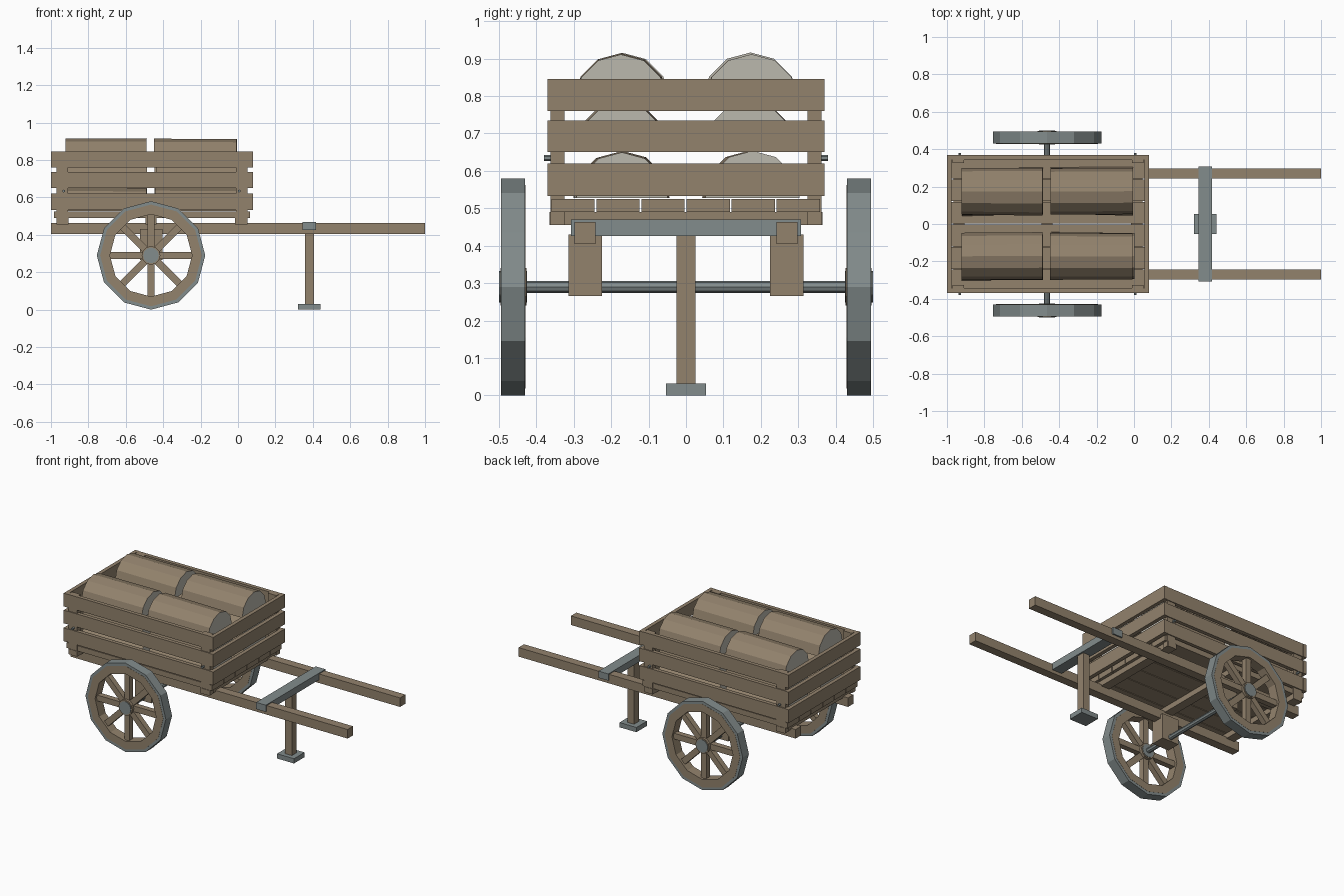
import bpy, bmesh, math, random
from mathutils import Matrix

if "Cube" in bpy.data.objects:
    bpy.data.objects.remove(bpy.data.objects["Cube"])

random.seed(4)


def mat(name, rgb):
    m = bpy.data.materials.new(name)
    m.diffuse_color = (*rgb, 1)
    m.use_nodes = True
    m.node_tree.nodes["Principled BSDF"].inputs["Base Color"].default_value = m.diffuse_color
    return m


WOOD = mat("brown wood", (0.29, 0.225, 0.152))
METAL = mat("grey metal", (0.225, 0.262, 0.262))
CUT = mat("pale cut wood", (0.50, 0.48, 0.42))


def finish(name, bm, *mats):
    bmesh.ops.recalc_face_normals(bm, faces=bm.faces)
    me = bpy.data.meshes.new(name)
    bm.to_mesh(me)
    bm.free()
    for m in mats:
        me.materials.append(m)
    ob = bpy.data.objects.new(name, me)
    bpy.context.collection.objects.link(ob)
    return ob


def box(name, x0, x1, y0, y1, z0, z1, m=WOOD):
    bm = bmesh.new()
    bmesh.ops.create_cube(bm, size=1)
    for v in bm.verts:
        v.co = ((x0 + x1) / 2 + v.co.x * (x1 - x0),
                (y0 + y1) / 2 + v.co.y * (y1 - y0),
                (z0 + z1) / 2 + v.co.z * (z1 - z0))
    return finish(name, bm, m)


def rod(name, x, z, y0, y1, r, sides, m):
    """Cylinder along y."""
    bm = bmesh.new()
    bmesh.ops.create_cone(bm, cap_ends=True, segments=sides, radius1=r, radius2=r, depth=abs(y1 - y0))
    bm.transform(Matrix.Translation((x, (y0 + y1) / 2, z)) @ Matrix.Rotation(math.pi / 2, 4, 'X'))
    return finish(name, bm, m)


def ring(name, x, z, y0, y1, r_in, r_out, m, n=12):
    """Flat-sided ring around the y axis."""
    bm = bmesh.new()
    rows = []
    for i in range(n):
        a = 2 * math.pi * i / n
        rows.append([bm.verts.new((x + r * math.sin(a), y, z + r * math.cos(a)))
                     for r, y in ((r_in, y0), (r_out, y0), (r_out, y1), (r_in, y1))])
    for i in range(n):
        a, b = rows[i], rows[(i + 1) % n]
        for k in range(4):
            bm.faces.new((a[k], a[(k + 1) % 4], b[(k + 1) % 4], b[k]))
    return finish(name, bm, m)


def half_log(name, x0, x1, yc, z0, r=0.125):
    """Split log, flat side down, pale cut ends."""
    bm = bmesh.new()
    ends = []
    for x in (x0, x1):
        dy, s = random.uniform(-0.005, 0.005), random.uniform(0.97, 1.02)
        ends.append([bm.verts.new((x, yc + dy - r * s * math.cos(math.pi * i / 6),
                                   z0 + r * s * math.sin(math.pi * i / 6))) for i in range(7)])
    for e in ends:
        bm.faces.new(e).material_index = 1
    for i in range(7):
        j = (i + 1) % 7
        bm.faces.new((ends[0][i], ends[0][j], ends[1][j], ends[1][i]))
    return finish(name, bm, WOOD, CUT)


AX, AZ = -0.465, 0.29  # axle position

# floor boards and cross beams
for i in range(6):
    y = -0.36 + i * 0.1205
    box("floor_board", -0.985, 0.065, y, y + 0.1155, 0.49, 0.525)
for x in (-0.965, AX - 0.03, -0.015):
    box("cross_beam", x, x + 0.06, -0.365, 0.365, 0.455, 0.49)

# plank walls
for z0, z1 in ((0.533, 0.62), (0.65, 0.735), (0.76, 0.846)):
    for x in (-1.0, 0.055):
        box("end_plank", x, x + 0.025, -0.37, 0.37, z0, z1)
    for s in (-1, 1):
        a, b = sorted((s * 0.343, s * 0.368))
        box("side_plank", -0.999, 0.079, a, b, z0, z1)

for s in (-1, 1):
    # corner posts with bolts
    for x in (-0.97, -0.012):
        a, b = sorted((s * 0.325, s * 0.362))
        box("corner_post", x, x + 0.062, a, b, 0.455, 0.846)
    for x in (-0.932, 0.006):
        rod("bolt", x, 0.634, s * 0.35, s * 0.38, 0.008, 6, METAL)

    # handle rails and axle blocks
    a, b = sorted((s * 0.242, s * 0.298))
    box("handle_rail", -1, 1, a, b, 0.405, 0.464)
    a, b = sorted((s * 0.224, s * 0.314))
    box("axle_block", AX - 0.06, AX + 0.06, a, b, 0.265, 0.43)

    # wheel: tyre, wooden rim, spokes, hub
    a, b = sorted((s * 0.43, s * 0.494))
    ring("wheel_tyre", AX, AZ, a, b, 0.268, 0.29, METAL)
    ring("wheel_rim", AX, AZ, a - 0.001, b + 0.001, 0.22, 0.272, WOOD)
    for k in range(8):
        bm = bmesh.new()
        bmesh.ops.create_cube(bm, size=1)
        bm.transform(Matrix.Translation((AX, s * 0.462, AZ))
                     @ Matrix.Rotation(k * math.pi / 4, 4, 'Y')
                     @ Matrix.Translation((0.13, 0, 0))
                     @ Matrix.Diagonal((0.2, 0.036, 0.038, 1)))
        finish("wheel_spoke", bm, WOOD)
    rod("wheel_hub", AX, AZ, s * 0.427, s * 0.496, 0.05, 12, WOOD)
    rod("hub_cap", AX, AZ, s * 0.425, s * 0.5, 0.042, 12, METAL)

    # stacked split logs
    for tier in range(3):
        for x0, x1 in ((-0.92, -0.487), (-0.443, -0.003)):
            d = random.uniform(-0.006, 0.006)
            half_log("split_log", x0 + d, x1 + d, s * 0.174, 0.527 + tier * 0.131)

# axle
rod("axle", AX, AZ, -0.48, 0.48, 0.016, 8, METAL)

# cross bar with prop leg and foot
box("handle_cross_bar", 0.346, 0.416, -0.307, 0.307, 0.426, 0.47, METAL)
box("prop_leg", 0.358, 0.406, -0.025, 0.025, 0.02, 0.43)
box("prop_foot", 0.32, 0.442, -0.054, 0.054, 0, 0.031, METAL)
